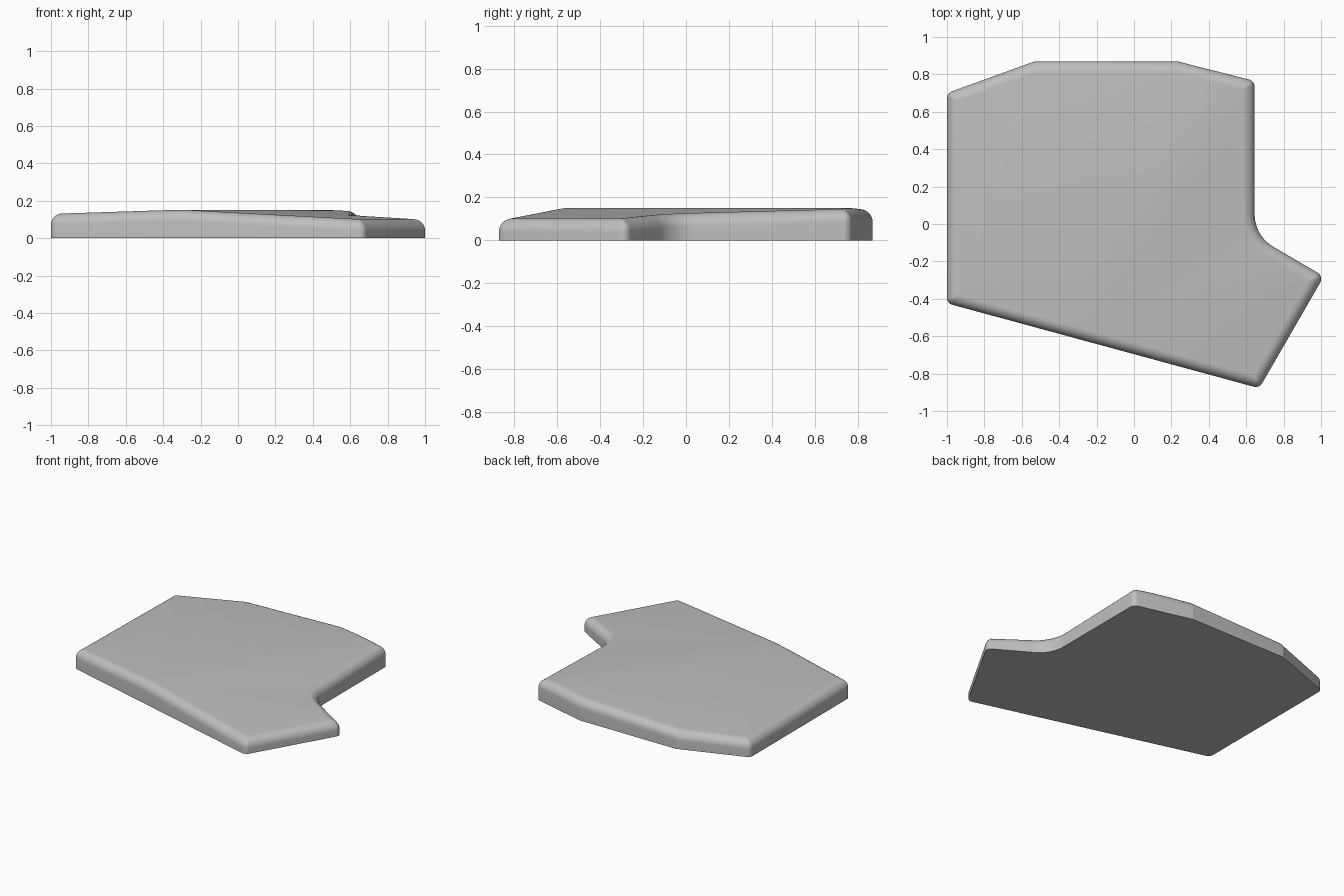
import bpy, bmesh, math
from mathutils import Vector

old = bpy.data.objects.get("Cube")
if old:
    bpy.data.objects.remove(old, do_unlink=True)

HEIGHT = 0.15
EDGE = 0.06            # radius of the rounded top edge
STEPS = 9
ARC = 11
AXIS = Vector((0.864, -0.504, 0))   # the top slopes down either way along this

# Counter-clockwise corners: x, y, corner radius
corners = [(-1, -0.424, 0.04), (0.67, -0.878, 0.04), (1.015, -0.28, 0.04),
           (0.645, -0.063, 0.2), (0.645, 0.765, 0.04), (0.23, 0.87, 0),
           (-0.53, 0.87, 0), (-1, 0.7, 0.04)]


def outline(inset):
    """Inset the corner polygon and round its corners."""
    pts = [Vector(c[:2]) for c in corners]
    loop = []
    for i, p in enumerate(pts):
        before = (p - pts[i - 1]).normalized()
        after = (pts[(i + 1) % len(pts)] - p).normalized()
        turn = before.cross(after)
        angle = before.angle(after)
        n1, n2 = Vector((-before.y, before.x)), Vector((-after.y, after.x))
        tip = p + (n1 + n2) * inset / (1 + n1.dot(n2))
        radius = corners[i][2]
        if radius == 0:
            loop.append(tip)
            continue
        side = 1 if turn > 0 else -1
        r = max(radius - side * inset, 0.004)
        start = tip - before * r * math.tan(angle / 2)
        centre = start + n1 * side * r
        for k in range(ARC + 1):
            a = angle * k / ARC
            loop.append(centre - n1 * side * r * math.cos(a) + before * r * math.sin(a))
    return loop


# Flat slab: bottom ring, wall, then a quarter-round edge up to the top
bm = bmesh.new()
levels = [(0, 0)]
for s in range(STEPS + 1):
    a = math.pi / 2 * s / STEPS
    levels.append((EDGE * (1 - math.cos(a)), HEIGHT - EDGE * (1 - math.sin(a))))
rings = [[bm.verts.new((p.x, p.y, z)) for p in outline(inset)] for inset, z in levels]
for low, high in zip(rings, rings[1:]):
    for i in range(len(low)):
        j = (i + 1) % len(low)
        bm.faces.new((low[i], low[j], high[j], high[i]))
bm.faces.new(rings[0][::-1])
bm.faces.new(rings[-1])

# Cut a soft ridge across the slab, then slope the top away from it
for offset in (-0.06, 0.06):
    bmesh.ops.bisect_plane(bm, geom=bm.verts[:] + bm.edges[:] + bm.faces[:],
                           plane_co=AXIS * offset, plane_no=AXIS)
for v in bm.verts:
    if v.co.z > 0.05:
        d = v.co.dot(AXIS)
        slope = 0.053 if d > 0 else 0.032
        v.co.z -= slope * max(0, abs(d) - 0.06)
bmesh.ops.recalc_face_normals(bm, faces=bm.faces[:])

mesh = bpy.data.meshes.new("stone_slab")
bm.to_mesh(mesh)
bm.free()
slab = bpy.data.objects.new("stone_slab", mesh)
bpy.context.collection.objects.link(slab)

grey = bpy.data.materials.new("light_grey")
grey.use_nodes = True
grey.diffuse_color = (0.52, 0.52, 0.52, 1)
grey.node_tree.nodes["Principled BSDF"].inputs["Base Color"].default_value = grey.diffuse_color
mesh.materials.append(grey)

bpy.ops.object.select_all(action="DESELECT")
slab.select_set(True)
bpy.context.view_layer.objects.active = slab
bpy.ops.object.shade_smooth_by_angle(angle=math.radians(14))
